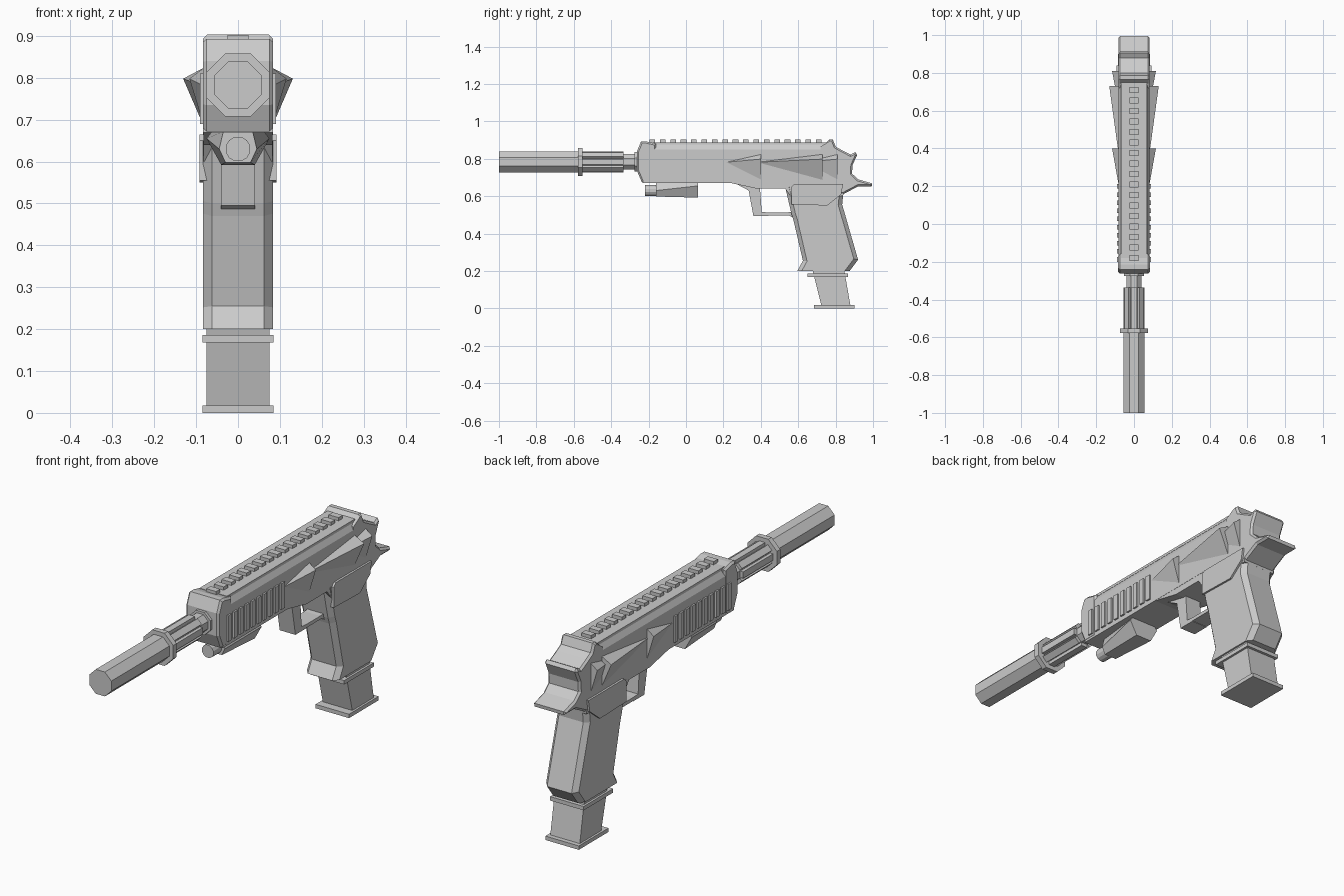
import bpy, bmesh, math
from mathutils import Matrix, Vector

if "Cube" in bpy.data.objects:
    bpy.data.objects.remove(bpy.data.objects["Cube"])


def finish(name, bm):
    bmesh.ops.recalc_face_normals(bm, faces=bm.faces)
    me = bpy.data.meshes.new(name)
    bm.to_mesh(me)
    bm.free()
    ob = bpy.data.objects.new(name, me)
    bpy.context.collection.objects.link(ob)
    return ob


def prism(name, pts, x0, x1, chamfer=0, pick=None):
    """Extrude a (y, z) side profile across x; optionally chamfer its side rims."""
    bm = bmesh.new()
    f = bm.faces.new([bm.verts.new((x0, y, z)) for y, z in pts])
    g = bmesh.ops.extrude_face_region(bm, geom=[f])["geom"]
    bmesh.ops.translate(bm, verts=[v for v in g if isinstance(v, bmesh.types.BMVert)], vec=(x1 - x0, 0, 0))
    if chamfer:
        edges = [e for e in bm.edges if abs(e.verts[0].co.x - e.verts[1].co.x) < 1e-5
                 and (pick is None or pick((e.verts[0].co + e.verts[1].co) / 2))]
        bmesh.ops.bevel(bm, geom=edges, offset=chamfer, segments=1, affect='EDGES', clamp_overlap=True)
    return finish(name, bm)


def loft(name, sections):
    """Join (y, [(x, z), ...]) cross-sections along y."""
    bm = bmesh.new()
    rings = [[bm.verts.new((x, y, z)) for x, z in sec] for y, sec in sections]
    for a, b in zip(rings, rings[1:]):
        for i in range(len(a)):
            j = (i + 1) % len(a)
            bm.faces.new((a[i], a[j], b[j], b[i]))
    bm.faces.new(rings[0])
    bm.faces.new(rings[-1][::-1])
    return finish(name, bm)


def box(name, x0, x1, y0, y1, z0, z1):
    return prism(name, [(y0, z0), (y1, z0), (y1, z1), (y0, z1)], x0, x1)


def ring_pts(r, z, n=8):
    """Regular polygon with flat top; r is the distance to the flats."""
    R = r / math.cos(math.pi / n)
    return [(R * math.cos(math.pi * (2 * i + 1) / n), z + R * math.sin(math.pi * (2 * i + 1) / n)) for i in range(n)]


def tube(name, y0, y1, r, z, n=8):
    return loft(name, [(y0, ring_pts(r, z, n)), (y1, ring_pts(r, z, n))])


def sym(half):
    return half + [(-x, z) for x, z in reversed(half)]


BZ = 0.783
# barrel
tube("suppressor", -1.0, -0.57, 0.056, BZ)
tube("barrel_core", -0.6, -0.2, 0.041, BZ)
tube("barrel_ring", -0.578, -0.553, 0.075, BZ)
tube("barrel_rear_collar", -0.275, -0.22, 0.052, BZ)
for k in range(8):
    slat = box(f"barrel_slat_{k}", -0.015, 0.015, -0.56, -0.335, 0.036, 0.056)
    slat.data.transform(Matrix.Translation((0, 0, BZ)) @ Matrix.Rotation(k * math.pi / 4, 4, 'Y'))

# slide: lofted upper body with chamfered top
slide = sym([(0.083, 0.67), (0.083, 0.85), (0.066, 0.88)])
loft("slide", [(-0.23, slide), (0.78, slide)])
# muzzle block with sloped nose
prism("muzzle_block", [(-0.235, 0.672), (-0.16, 0.672), (-0.16, 0.88), (-0.215, 0.893), (-0.24, 0.893),
                       (-0.262, 0.84), (-0.262, 0.735)], -0.084, 0.084, 0.009)
# lip running under the rail
box("slide_lip", -0.07, 0.07, -0.18, 0.75, 0.875, 0.887)

# frame and trigger mount
prism("frame", [(-0.2, 0.675), (0.24, 0.67), (0.38, 0.64), (0.53, 0.64), (0.56, 0.60), (0.84, 0.60),
                (0.86, 0.76), (0.78, 0.80), (-0.2, 0.80)], -0.082, 0.082)
# rear housing with sight, hammer step and tail
prism("rear_housing", [(0.72, 0.66), (0.72, 0.865), (0.745, 0.88), (0.765, 0.903), (0.785, 0.903),
                       (0.80, 0.865), (0.83, 0.848), (0.88, 0.822), (0.905, 0.835), (0.915, 0.82),
                       (0.89, 0.765), (0.888, 0.72), (0.92, 0.69), (0.995, 0.668), (0.993, 0.652),
                       (0.92, 0.652), (0.84, 0.61), (0.74, 0.61)],
      -0.083, 0.083, 0.009, lambda c: c.y > 0.74)

# top rail teeth
for k in range(17):
    y = -0.18 + k * 0.0556
    box(f"rail_tooth_{k}", -0.025, 0.025, y - 0.015, y + 0.015, 0.88, 0.902)

for s, side in ((1, "right"), (-1, "left")):
    # grip ribs on the front of the slide
    for k in range(10):
        y = -0.20 + k * 0.043
        prism(f"rib_{side}_{k}", [(y, 0.69), (y + 0.024, 0.69), (y + 0.024, 0.81), (y, 0.81)],
              s * 0.07, s * 0.091)
    # flared fins growing towards the rear
    for k, (y0, y1, peak) in enumerate(((0.20, 0.40, 0.116), (0.36, 0.73, 0.131), (0.62, 0.81, 0.116))):
        bm = bmesh.new()
        a = bm.verts.new((s * 0.08, y0, 0.78))
        b = [bm.verts.new(p) for p in ((s * 0.08, y1, 0.68), (s * peak, y1, 0.798), (s * 0.08, y1, 0.825))]
        bm.faces.new(b)
        for i in range(3):
            bm.faces.new((a, b[i], b[(i + 1) % 3]))
        finish(f"fin_{side}_{k}", bm)
    # side panel over the grip
    prism(f"side_panel_{side}", [(0.565, 0.555), (0.755, 0.55), (0.83, 0.61), (0.84, 0.665), (0.58, 0.665),
                                 (0.565, 0.65)], s * 0.07, s * 0.092)

# trigger guard
prism("guard_front", [(0.26, 0.67), (0.335, 0.63), (0.36, 0.495), (0.44, 0.495), (0.44, 0.513),
                      (0.405, 0.515), (0.395, 0.65)], -0.04, 0.04)
prism("guard_bottom", [(0.42, 0.497), (0.55, 0.497), (0.60, 0.47), (0.60, 0.52), (0.54, 0.513), (0.42, 0.513)],
      -0.04, 0.04)

# grip with chamfered front and back
prism("grip", [(0.53, 0.65), (0.565, 0.50), (0.575, 0.47), (0.625, 0.255), (0.595, 0.20), (0.875, 0.20),
               (0.92, 0.26), (0.835, 0.555), (0.845, 0.65)], -0.083, 0.083, 0.021,
      lambda c: 0.21 < c.z < 0.63)

# magazine
prism("magazine", [(0.725, 0.01), (0.88, 0.01), (0.845, 0.21), (0.675, 0.21)], -0.075, 0.075)
box("magazine_collar", -0.085, 0.085, 0.65, 0.865, 0.168, 0.186)
box("magazine_base", -0.085, 0.085, 0.685, 0.90, 0.0, 0.018)

# laser module under the muzzle
loft("laser_body", [(-0.16, sym([(0.03, 0.598), (0.045, 0.63), (0.035, 0.672)])),
                    (0.065, sym([(0.04, 0.592), (0.075, 0.655), (0.06, 0.675)]))])
tube("laser_lens", -0.22, -0.15, 0.029, 0.63, 12)
